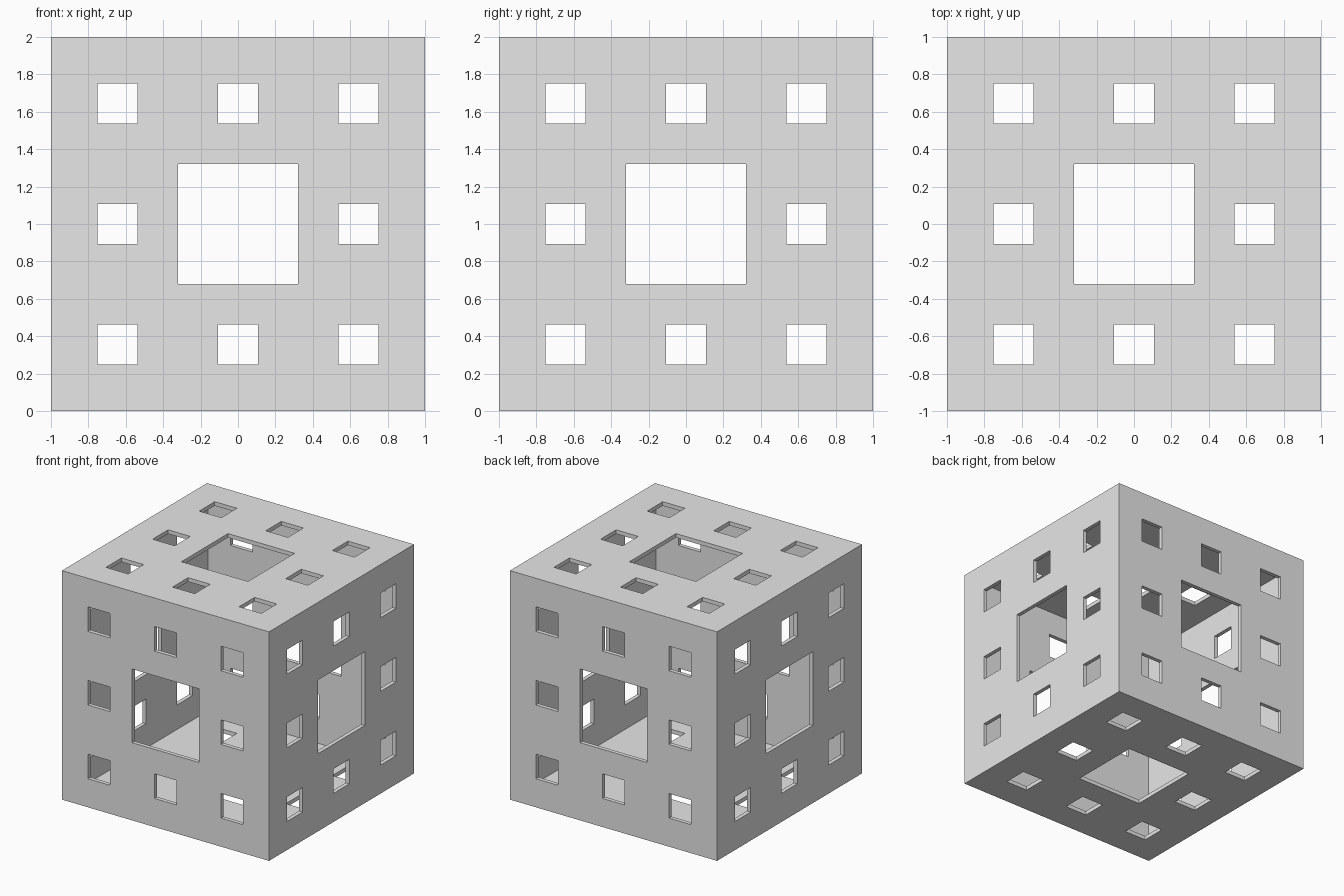
import bpy
import bmesh
from math import radians
from mathutils import Matrix

cube = bpy.data.objects.get("Cube")
if cube:
    bpy.data.objects.remove(cube, do_unlink=True)

WALL = 0.035            # shell thickness
HALF = 1 - WALL         # half size of the inner skin
CELLS = 9
STEP = 2 * HALF / CELLS

grey = bpy.data.materials.new("light grey")
grey.use_nodes = True
grey.diffuse_color = (0.8, 0.8, 0.8, 1)
grey.node_tree.nodes["Principled BSDF"].inputs["Base Color"].default_value = (0.8, 0.8, 0.8, 1)


def is_hole(i, j):
    """One large central opening and a small one in each surrounding block."""
    centre = i // 3 == 1 and j // 3 == 1
    return centre or (i % 3 == 1 and j % 3 == 1)


def add_panel(bm, turn):
    """Pierced square panel facing up, turned to one side of the cube."""
    for i in range(CELLS):
        for j in range(CELLS):
            if is_hole(i, j):
                continue
            corners = [(i, j), (i + 1, j), (i + 1, j + 1), (i, j + 1)]
            bm.faces.new([
                bm.verts.new(turn @ Matrix.Translation((a * STEP - HALF, b * STEP - HALF, HALF)).translation)
                for a, b in corners])


# Six pierced panels joined into one hollow skin
bm = bmesh.new()
for angle in (0, 90, 180, 270):
    add_panel(bm, Matrix.Rotation(radians(angle), 4, 'X'))
for angle in (90, -90):
    add_panel(bm, Matrix.Rotation(radians(angle), 4, 'Y'))
bmesh.ops.remove_doubles(bm, verts=bm.verts, dist=0.001)

mesh = bpy.data.meshes.new("pierced_cube")
bm.to_mesh(mesh)
bm.free()
mesh.materials.append(grey)

shell = bpy.data.objects.new("pierced_cube", mesh)
shell.location.z = 1
bpy.context.collection.objects.link(shell)

# Thicken the skin outwards to the full size
thick = shell.modifiers.new("wall thickness", 'SOLIDIFY')
thick.thickness = WALL
thick.offset = 1
thick.use_even_offset = True
